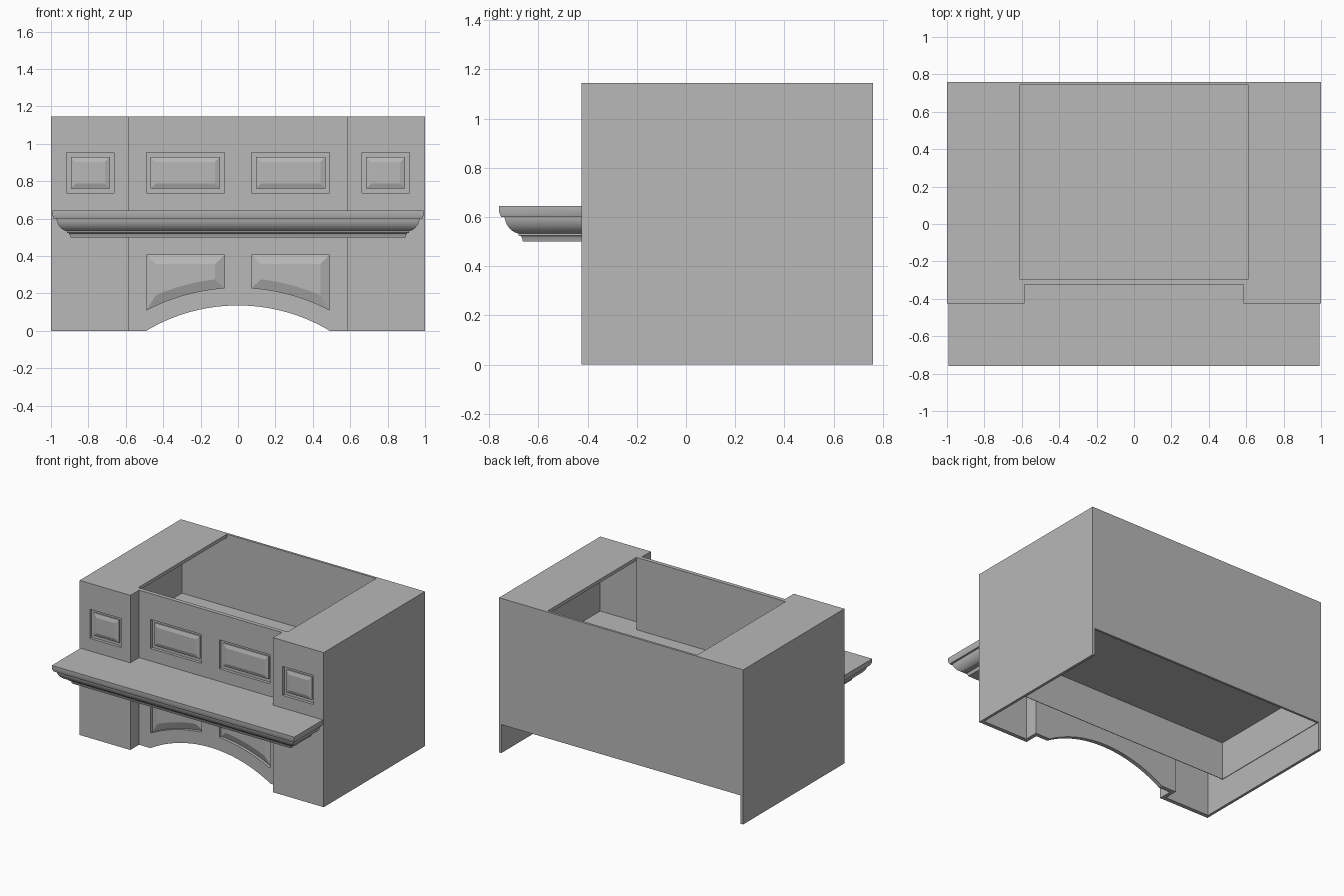
import bpy, bmesh, math
from mathutils import Matrix

if "Cube" in bpy.data.objects:
    bpy.data.objects.remove(bpy.data.objects["Cube"])

grey = bpy.data.materials.new("plain_grey")
grey.diffuse_color = (0.48, 0.48, 0.48, 1)
grey.use_nodes = True
grey.node_tree.nodes["Principled BSDF"].inputs["Base Color"].default_value = grey.diffuse_color

ARCH_R, ARCH_C = 0.957, 0.821     # arch radius and depth of its centre below z = 0
PANEL_R = 1.053                   # concentric arc under the lower panels
TOP = 1.12                        # underside of the top plate
FRONT = -0.323                    # face of the recessed centre


def finish(name, bm, smooth=False):
    bmesh.ops.remove_doubles(bm, verts=bm.verts, dist=1e-5)
    bmesh.ops.recalc_face_normals(bm, faces=bm.faces)
    for f in bm.faces:
        f.smooth = smooth
    me = bpy.data.meshes.new(name)
    bm.to_mesh(me)
    bm.free()
    me.materials.append(grey)
    if smooth:
        me.set_sharp_from_angle(angle=math.radians(30))
    ob = bpy.data.objects.new(name, me)
    bpy.context.collection.objects.link(ob)
    return ob


def box(name, x0, x1, y0, y1, z0, z1):
    bm = bmesh.new()
    bmesh.ops.create_cube(bm, size=1)
    for v in bm.verts:
        v.co = ((x0 + x1) / 2 + v.co.x * (x1 - x0),
                (y0 + y1) / 2 + v.co.y * (y1 - y0),
                (z0 + z1) / 2 + v.co.z * (z1 - z0))
    return finish(name, bm)


def plate(name, outlines, thick, matrix):
    """Flat plate from an outline followed by its holes."""
    cu = bpy.data.curves.new(name, 'CURVE')
    cu.dimensions, cu.fill_mode, cu.extrude = '2D', 'BOTH', thick / 2
    for pts in outlines:
        sp = cu.splines.new('POLY')
        sp.points.add(len(pts) - 1)
        for p, (a, b) in zip(sp.points, pts):
            p.co = (a, b, 0, 1)
        sp.use_cyclic_u = True
    tmp = bpy.data.objects.new(name + "_curve", cu)
    bpy.context.collection.objects.link(tmp)
    dg = bpy.context.evaluated_depsgraph_get()
    me = bpy.data.meshes.new_from_object(tmp.evaluated_get(dg))
    bm = bmesh.new()
    bm.from_mesh(me)
    for e in bm.edges:
        e.smooth = True
    bmesh.ops.transform(bm, matrix=matrix, verts=bm.verts)
    bpy.data.objects.remove(tmp)
    bpy.data.curves.remove(cu)
    bpy.data.meshes.remove(me)
    return finish(name, bm)


def upright(y):
    return Matrix.Translation((0, y, 0)) @ Matrix.Rotation(math.pi / 2, 4, 'X')


def loft(name, rings, smooth=False):
    bm = bmesh.new()
    vs = [[bm.verts.new(p) for p in r] for r in rings]
    n = len(vs[0])
    for a, b in zip(vs, vs[1:]):
        for i in range(n):
            j = (i + 1) % n
            bm.faces.new((a[i], a[j], b[j], b[i]))
    bm.faces.new(vs[0][::-1])
    bm.faces.new(vs[-1])
    return finish(name, bm, smooth)


def panel_outline(x0, x1, z0, z1, off=0):
    """Panel edge inset by off; z0 None gives the arched lower edge."""
    a, b = x0 + off, x1 - off
    n = 12 if z0 is None else 1
    pts = []
    for i in range(n + 1):
        x = a + (b - a) * i / n
        z = math.sqrt((PANEL_R + off) ** 2 - x * x) - ARCH_C if z0 is None else z0 + off
        pts.append((x, z))
    return pts + [(b, z1 - off), (a, z1 - off)]


def raised_panel(name, dims, yf, gap):
    """Recessed field; with a gap the raised centre steps up before its bevel."""
    steps = [(0, 0.03), (0, 0.022)]
    if gap:
        steps += [(gap, 0.022), (gap, 0.013)]
    steps += [(0.05, 0.004)]
    loft(name, [[(x, yf + d, z) for x, z in panel_outline(*dims, off)] for off, d in steps])


# centre front with arch and four panels
half = math.asin(0.49 / ARCH_R)
arch = [(ARCH_R * math.sin(t), ARCH_R * math.cos(t) - ARCH_C)
        for t in [half * (i / 16 - 1) for i in range(33)]]
arch[0], arch[-1] = (-0.49, 0), (0.49, 0)
upper = [(-0.49, -0.073, 0.738, 0.953), (0.073, 0.49, 0.738, 0.953)]
lower = [(-0.49, -0.073, None, 0.407), (0.073, 0.49, None, 0.407)]
front = [(-0.612, 0)] + arch + [(0.612, 0), (0.612, TOP), (-0.612, TOP)]
plate("centre_front", [front] + [panel_outline(*d) for d in upper + lower],
      0.03, upright(FRONT + 0.015))
for d in upper:
    raised_panel("upper_panel", d, FRONT, 0.023)
for d in lower:
    raised_panel("lower_panel", d, FRONT, 0)

# piers, side walls and liner sides, mirrored
for s, side in ((-1, "left"), (1, "right")):
    def mbox(name, a, b, *rest):
        box(side + name, min(s * a, s * b), max(s * a, s * b), *rest)
    x0, x1 = sorted((s * 0.662, s * 0.917))
    dims = (x0, x1, 0.738, 0.953)
    pier = [(s * 0.585, 0), (s, 0), (s, TOP), (s * 0.585, TOP)]
    plate(side + "_pier_front", [pier, panel_outline(*dims)], 0.03, upright(-0.41))
    raised_panel(side + "_pier_panel", dims, -0.425, 0.023)
    mbox("_pier_return", 0.585, 0.612, -0.395, FRONT, 0, TOP)
    mbox("_side_wall", 0.98, 1, -0.395, 0.76, 0, TOP)
    mbox("_pier_floor", 0.612, 0.98, -0.395, -0.293, 0.49, 0.61)
    mbox("_liner_side", 0.976, 0.98, -0.24, 0.743, 0.21, 0.49)

# back, inner floor and liner front
box("back_wall", -0.98, 0.98, 0.743, 0.76, 0.21, TOP)
box("inner_floor", -0.98, 0.98, -0.293, 0.743, 0.49, 0.61)
box("liner_front", -0.98, 0.98, -0.244, -0.24, 0.21, 0.49)

# top plate with opening
rim = [(-1, 0.76), (-1, -0.425), (-0.585, -0.425), (-0.585, FRONT),
       (0.585, FRONT), (0.585, -0.425), (1, -0.425), (1, 0.76)]
hole = [(-0.612, -0.293), (0.612, -0.293), (0.612, 0.743), (-0.612, 0.743)]
plate("top_plate", [rim, hole], 0.025, Matrix.Translation((0, 0, TOP + 0.0125)))

# moulded mantel shelf: profile of (inset, height), with a flattened quarter round
profile = [(0, 0.645), (0, 0.62), (0.008, 0.6), (0.022, 0.6)]
for i in range(1, 11):
    t = math.pi / 2 * i / 10
    d = 0.8 * (1 - math.cos(t)) + 0.2 * i / 10
    h = 0.8 * math.sin(t) + 0.2 * i / 10
    profile.append((0.022 + 0.057 * d, 0.6 - 0.067 * h))
profile += [(0.079, 0.525), (0.089, 0.522), (0.094, 0.513), (0.097, 0.5)]
rings = []
for d, z in profile:
    w, f = 0.993 - d, -0.76 + d
    rings.append([(x, y, z) for x, y in (
        (-w, f), (w, f), (w, -0.425), (0.585, -0.425), (0.585, FRONT),
        (-0.585, FRONT), (-0.585, -0.425), (-w, -0.425))])
loft("mantel_shelf", rings, smooth=True)
